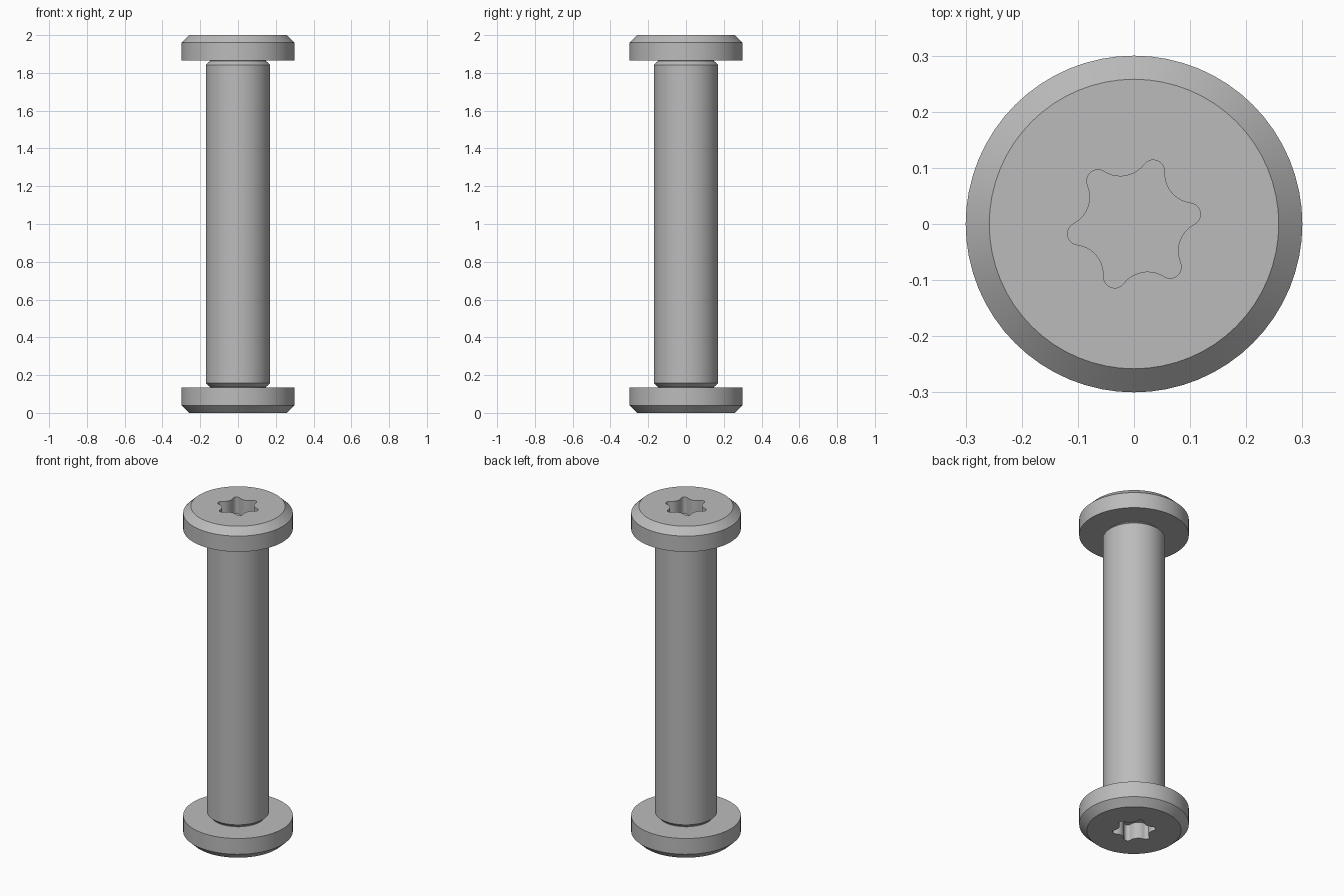
import bpy, bmesh, math
from mathutils import Vector

cube = bpy.data.objects.get("Cube")
if cube:
    bpy.data.objects.remove(cube, do_unlink=True)

SEGMENTS = 64

steel = bpy.data.materials.new("grey steel")
steel.use_nodes = True
colour = (0.5, 0.5, 0.5, 1)
steel.diffuse_color = colour
steel.node_tree.nodes["Principled BSDF"].inputs["Base Color"].default_value = colour


def add_ring(bm, points, z):
    return [bm.verts.new((x, y, z)) for x, y in points]


def circle(radius):
    steps = [math.tau * i / SEGMENTS for i in range(SEGMENTS)]
    return [(radius * math.cos(a), radius * math.sin(a)) for a in steps]


def bridge(bm, low, high):
    n = len(low)
    for i in range(n):
        j = (i + 1) % n
        bm.faces.new((low[i], low[j], high[j], high[i]))


def lathe(bm, profile):
    rings = [add_ring(bm, circle(r), z) for r, z in profile]
    for low, high in zip(rings, rings[1:]):
        bridge(bm, low, high)
    return rings


def star_outline(turn=math.radians(10), steps=10):
    """Six round lobes joined by tangent hollow arcs."""
    lobe_at, lobe_r, hollow_at, hollow_r = 0.10, 0.02, 0.1406, 0.0536
    points = []
    for k in range(6):
        a = turn + k * math.pi / 3
        b = a + math.pi / 6
        lobe = Vector((math.cos(a), math.sin(a))) * lobe_at
        hollow = Vector((math.cos(b), math.sin(b))) * hollow_at
        toward = hollow - lobe
        sweep = math.atan2(toward.y, toward.x) - a
        sweep = (sweep + math.pi) % math.tau - math.pi
        for i in range(steps):
            t = a - sweep + 2 * sweep * i / steps
            points.append(lobe + lobe_r * Vector((math.cos(t), math.sin(t))))
        half = sweep - math.pi / 6
        for i in range(steps):
            t = b + math.pi + half - 2 * half * i / steps
            points.append(hollow + hollow_r * Vector((math.cos(t), math.sin(t))))
    return [(p.x, p.y) for p in points]


def finish(bm, name):
    bmesh.ops.recalc_face_normals(bm, faces=bm.faces)
    mesh = bpy.data.meshes.new(name)
    bm.to_mesh(mesh)
    bm.free()
    mesh.materials.append(steel)
    obj = bpy.data.objects.new(name, mesh)
    bpy.context.collection.objects.link(obj)
    bpy.ops.object.select_all(action="DESELECT")
    obj.select_set(True)
    bpy.context.view_layer.objects.active = obj
    bpy.ops.object.shade_smooth_by_angle(angle=math.radians(30))
    return obj


def make_head(name, upside_down):
    bm = bmesh.new()
    # Chamfered disc
    rings = lathe(bm, [(0.30, 1.865), (0.30, 1.96), (0.258, 2.0)])
    bm.faces.new(rings[0])
    # Star-shaped drive recess
    star = star_outline()
    rim, floor = add_ring(bm, star, 2.0), add_ring(bm, star, 1.90)
    bridge(bm, floor, rim)
    bm.faces.new(floor)
    # Flat top around the recess
    edges = []
    for loop in (rings[-1], rim):
        edges += [bm.edges.get((v, loop[i - 1])) for i, v in enumerate(loop)]
    bmesh.ops.triangle_fill(bm, edges=edges, use_beauty=True, normal=(0, 0, 1))
    if upside_down:
        for v in bm.verts:
            v.co.z = 2.0 - v.co.z
    return finish(bm, name)


make_head("top_head", False)
make_head("bottom_head", True)

# Shaft with chamfered ends, seated in both heads
bm = bmesh.new()
rings = lathe(bm, [(0.148, 0.12), (0.148, 0.137), (0.17, 0.157),
                   (0.17, 1.843), (0.148, 1.863), (0.148, 1.88)])
bm.faces.new(rings[0])
bm.faces.new(rings[-1])
finish(bm, "shaft")
